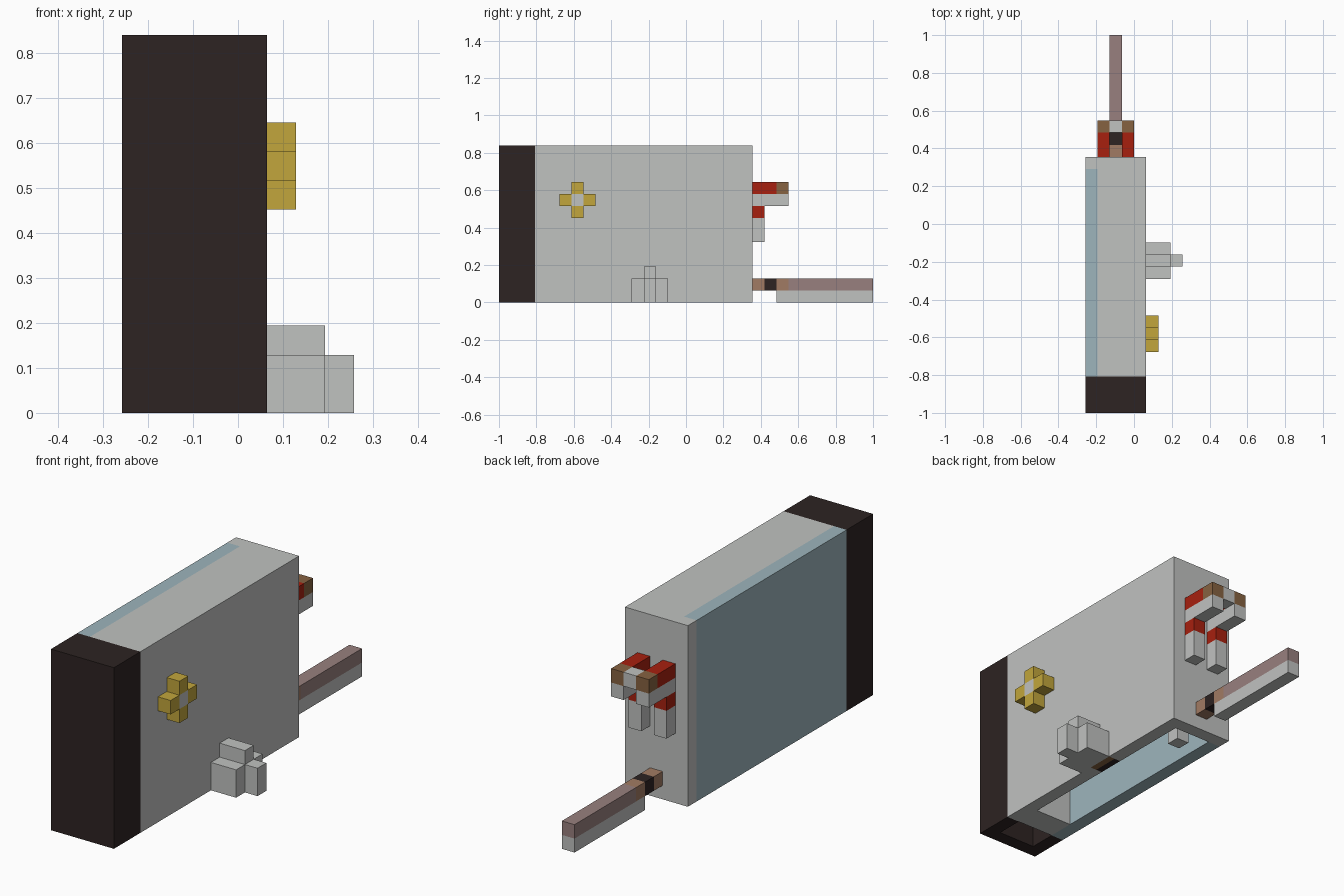
import bpy
import bmesh
from mathutils import Matrix, Vector

if "Cube" in bpy.data.objects:
    bpy.data.objects.remove(bpy.data.objects["Cube"], do_unlink=True)

U = 2 / 31                          # one block of the model
ORIGIN = Vector((-4, -15.5, 0))     # corner of the block grid


def material(name, rgb):
    linear = [(c / 255 / 12.92) if c < 11 else ((c / 255 + 0.055) / 1.055) ** 2.4 for c in rgb]
    mat = bpy.data.materials.new(name)
    mat.use_nodes = True
    color = (*linear, 1)
    mat.diffuse_color = color
    mat.node_tree.nodes["Principled BSDF"].inputs["Base Color"].default_value = color
    return mat


GREY = material("pale grey", (192, 194, 192))
DARK = material("dark brown", (45, 35, 34))
BLUE = material("pale blue", (157, 181, 188))
GOLD = material("gold", (194, 166, 60))
RED = material("red", (167, 32, 15))
BROWN = material("brown", (134, 98, 65))
TAN = material("tan", (161, 123, 99))
MAUVE = material("mauve", (152, 128, 126))


def part(name, mat, *boxes):
    """One object made of blocks, each given as (low corner, high corner) in grid units."""
    bm = bmesh.new()
    for low, high in boxes:
        low, high = Vector(low), Vector(high)
        center = ((low + high) / 2 + ORIGIN) * U
        size = (high - low) * U
        bmesh.ops.create_cube(bm, size=1, matrix=Matrix.Translation(center) @ Matrix.Diagonal((*size, 1)))
    mesh = bpy.data.meshes.new(name)
    bm.to_mesh(mesh)
    bm.free()
    mesh.materials.append(mat)
    obj = bpy.data.objects.new(name, mesh)
    bpy.context.collection.objects.link(obj)
    return obj


# Hollow case, open underneath
part("front_cover", DARK,
     ((0, 0, 0), (5, 1, 13)),
     ((0, 1, 0), (1, 3, 13)),
     ((4, 1, 0), (5, 3, 13)),
     ((1, 1, 12), (4, 3, 13)))
part("window_panel", BLUE, ((0, 3, 0), (1, 20, 13)))
part("roof", GREY, ((1, 3, 12), (5, 20, 13)))
part("back_wall", GREY, ((0, 20, 0), (5, 21, 13)))
part("partition", GREY, ((1, 3, 0), (4, 5, 12)))
part("left_wall", GREY,
     ((4, 3, 1), (5, 20, 12)),
     ((4, 3, 0), (5, 12, 1)),
     ((4, 14, 0), (5, 20, 1)))
part("sill_outer", BROWN, ((4.5, 12, 0), (5, 14, 1)))
part("sill_inner", DARK, ((4, 12, 0), (4.5, 14, 1)))

# Flower on the left wall
part("flower_petals", GOLD, *[
    ((5, 6 + dy, 8 + dz), (6, 7 + dy, 9 + dz))
    for dy, dz in ((1, 0), (-1, 0), (0, 1), (0, -1))])
part("flower_center", GREY, ((5, 6, 8), (6, 7, 9)))

# Stepped block at the foot of the left wall
part("side_step", GREY,
     ((5, 11, 0), (7, 12, 2)),
     ((5, 13, 0), (7, 14, 2)),
     ((5, 12, 0), (7, 13, 3)),
     ((7, 12, 0), (8, 13, 2)))

# Pair of bent arms on the back wall, joined by a bar
for side, x in (("right", 1), ("left", 3)):
    part(side + "_arm_top", RED, ((x, 21, 9), (x + 1, 23, 10)))
    part(side + "_arm_tip", BROWN, ((x, 23, 9), (x + 1, 24, 10)))
    part(side + "_arm_under", GREY, ((x, 21, 8), (x + 1, 24, 9)))
    part(side + "_arm_band", RED, ((x, 21, 7), (x + 1, 22, 8)))
    part(side + "_arm_foot", GREY, ((x, 21, 5), (x + 1, 22, 7)))
part("arm_bar", GREY, ((2, 23, 9), (3, 24, 10)))

# Long rod at the back, with its inner end inside the case
for name, mat, start, end in (("rod_base", TAN, 21, 22), ("rod_band", DARK, 22, 23),
                              ("rod_collar", TAN, 23, 24), ("rod_shaft", MAUVE, 24, 31)):
    part(name, mat, ((2, start, 1), (3, end, 2)))
part("rod_underside", GREY, ((2, 23, 0), (3, 31, 1)))
part("rod_inner_end", GREY, ((2, 18, 0), (3, 19, 1)), ((2, 18, 1), (3, 20, 2)))
